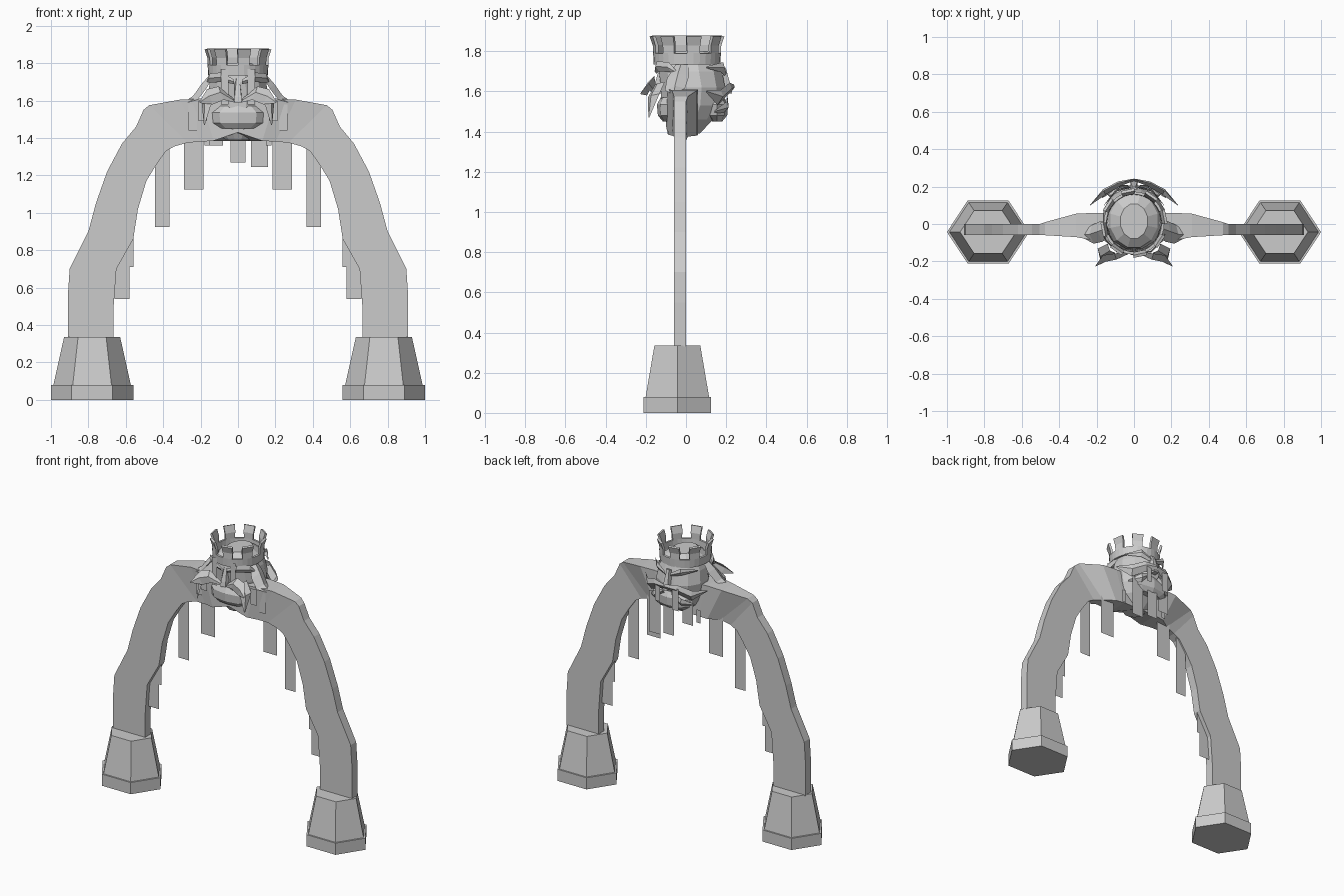
import bpy, bmesh, math
from mathutils import Vector

if "Cube" in bpy.data.objects:
    bpy.data.objects.remove(bpy.data.objects["Cube"])


def make(name, verts, faces, solid=True):
    me = bpy.data.meshes.new(name)
    me.from_pydata([tuple(v) for v in verts], [], faces)
    if solid:
        bm = bmesh.new()
        bm.from_mesh(me)
        bmesh.ops.recalc_face_normals(bm, faces=bm.faces)
        bm.to_mesh(me)
        bm.free()
    ob = bpy.data.objects.new(name, me)
    bpy.context.collection.objects.link(ob)
    return ob


def loft(name, rings):
    # closed rings of equal size, capped at both ends
    n = len(rings[0])
    faces = [tuple(range(n)), tuple(range((len(rings) - 1) * n, len(rings) * n))]
    for i in range(len(rings) - 1):
        for j in range(n):
            k = (j + 1) % n
            faces.append((i * n + j, i * n + k, i * n + n + k, i * n + n + j))
    return make(name, [v for r in rings for v in r], faces)


def oval(n, z, cx, cy, rx, ry, turn=0.0):
    return [(cx + rx * math.cos(turn + 2 * math.pi * i / n),
             cy + ry * math.sin(turn + 2 * math.pi * i / n), z) for i in range(n)]


def strip(name, x0, x1, z0, z1, y):
    make(name, [(x0, y, z0), (x1, y, z0), (x1, y, z1), (x0, y, z1)], [(0, 1, 2, 3)], False)


def leaf(name, path, widths, across, bulge):
    # folded leaf: left edge, raised midrib, right edge
    a, b = Vector(across), Vector(bulge)
    verts, faces = [], []
    for p, w in zip(path, widths):
        p = Vector(p)
        verts += [p - a * w, p + b * w * 0.5, p + a * w]
    for i in range(len(path) - 1):
        for j in (0, 1):
            k = i * 3 + j
            faces.append((k, k + 1, k + 4, k + 3))
    make(name, verts, faces, False)


def flip(p):
    return (-p[0], p[1], p[2])


# Arch: outer x, z, inner x, z, front y, back y
rows = [(.91, .33, .665, .33, -.06, 0), (.91, .55, .665, .50, -.06, 0),
        (.90, .70, .65, .70, -.06, 0), (.80, .90, .56, .86, -.06, 0),
        (.76, 1.05, .535, 1.02, -.06, 0), (.70, 1.22, .49, 1.17, -.06, 0),
        (.62, 1.37, .435, 1.26, -.06, 0), (.545, 1.46, .385, 1.33, -.06, 0),
        (.505, 1.55, .34, 1.355, -.06, 0), (.475, 1.575, .27, 1.375, -.06, .01),
        (.31, 1.605, .20, 1.38, -.07, .055), (.20, 1.61, .13, 1.385, -.09, .06)]


def arch_ring(r, s):
    ox, oz, ix, iz, f, b = r
    return [(s * ox, f, oz), (s * ox, b, oz), (s * ix, b, iz), (s * ix, f, iz)]


centre = [(0, -.10, 1.60), (0, .06, 1.60), (0, .06, 1.385), (0, -.10, 1.43)]
loft("arch", [arch_ring(r, -1) for r in rows] + [centre] +
     [arch_ring(r, 1) for r in reversed(rows)])

# Hexagonal feet
for s in (-1, 1):
    loft("foot_%s" % ("left" if s < 0 else "right"),
         [oval(6, z, s * .78, -.043, r, r * .88)
          for z, r in ((0, .22), (.08, .22), (.08, .207), (.335, .15), (.335, .13))])

# Hanging banners below the arch
for s in (-1, 1):
    for x0, x1, z0, z1, y in ((.185, .29, 1.125, 1.42, .012), (.365, .445, .925, 1.36, -.01),
                              (.58, .66, .54, .71, -.03), (.56, .66, .71, .86, -.03),
                              (.15, .18, 1.36, 1.45, .1), (.165, .21, 1.49, 1.60, -.10),
                              (.22, .265, 1.44, 1.58, -.08)):
        strip("banner", s * x0, s * x1, z0, z1, y)

# Carved head: z, half width, front y, back y
loft("head", [oval(12, z, 0, (f + b) / 2, rx, (b - f) / 2, math.pi / 12)
              for z, rx, f, b in ((1.39, .07, -.07, .07), (1.46, .13, -.11, .14),
                                  (1.53, .155, -.13, .19), (1.62, .17, -.13, .20),
                                  (1.70, .155, -.14, .185), (1.76, .13, -.13, .165),
                                  (1.80, .075, -.08, .11))])

# Noses and jaws on both faces
for nm, y, d in (("front", -.12, -1), ("back", .185, 1)):
    loft("nose_" + nm, [[(-.02, y, z), (.02, y, z), (w, y + d * o, z), (-w, y + d * o, z)]
                        for z, w, o in ((1.59, .018, .045), (1.62, .018, .04), (1.72, .008, .012))])
    loft("jaw_" + nm, [oval(8, z, 0, y - d * .03, rx, ry) for z, rx, ry in
                       ((1.45, .09, .025), (1.48, .135, .05), (1.535, .14, .055), (1.57, .10, .035))])

# Crown: flared band with eight teeth
n, cy = 32, .005


def crown_pt(i, z, r):
    a = 2 * math.pi * i / n + math.pi / n * 2
    return (r * math.cos(a), cy + r * 1.04 * math.sin(a), z)


verts, faces = [], []
for i in range(n):
    verts += [crown_pt(i, 1.735, .152), crown_pt(i, 1.79, .155)]
    faces.append((2 * i, 2 * ((i + 1) % n), 2 * ((i + 1) % n) + 1, 2 * i + 1))
for t in range(8):
    i0 = 4 * t
    base = len(verts)
    verts += [crown_pt(i0 + k, z, r) for z, r, e in ((1.83, .157, .75), (1.875, .172, .9))
              for k in (-1 - e * .1 - .0, 1 + e * .1)]
    l, r = 2 * ((i0 - 1) % n) + 1, 2 * ((i0 + 1) % n) + 1
    faces += [(l, 2 * i0 + 1, r, base + 1, base), (base, base + 1, base + 3, base + 2)]
crown = make("crown", verts, faces)
mod = crown.modifiers.new("thickness", 'SOLIDIFY')
mod.thickness = .015
mod.offset = 0

# Leafy moustaches, brows and side locks
leaves = [
    ("front_moustache", [(.02, -.15, 1.60), (.09, -.17, 1.64), (.15, -.18, 1.62), (.205, -.225, 1.59)],
     [.012, .04, .045, .004], (.35, .3, .9), (.2, -1, .2)),
    ("front_lower_lock", [(.12, -.13, 1.64), (.17, -.16, 1.58), (.18, -.185, 1.47)],
     [.035, .04, .004], (.6, .7, .2), (.5, -.7, 0)),
    ("front_brow", [(.02, -.15, 1.70), (.09, -.14, 1.725), (.15, -.08, 1.72), (.17, -.04, 1.69)],
     [.012, .025, .025, .004], (0, -.2, 1), (.2, -1, 0)),
    ("side_lock", [(.13, -.02, 1.74), (.175, -.04, 1.67), (.22, -.055, 1.61), (.29, -.06, 1.585)],
     [.03, .055, .05, .006], (.1, 1, .1), (.7, 0, .7)),
    ("back_moustache", [(.0, .235, 1.62), (.08, .21, 1.61), (.16, .165, 1.57), (.235, .10, 1.60)],
     [.015, .035, .04, .004], (.2, .2, .95), (.3, 1, .2)),
    ("back_lower_lock", [(.03, .20, 1.57), (.10, .195, 1.52), (.17, .14, 1.50)],
     [.015, .035, .004], (.2, .3, .9), (.3, 1, 0)),
    ("back_brow", [(.02, .195, 1.69), (.09, .18, 1.72), (.16, .10, 1.72)],
     [.012, .025, .004], (0, .2, 1), (.2, 1, 0)),
]
for name, path, widths, across, bulge in leaves:
    leaf(name + "_right", path, widths, across, bulge)
    leaf(name + "_left", [flip(p) for p in path], widths, flip(across), flip(bulge))

# Flat hair and beard strips
for x0, x1, z0, z1, y in ((-.04, .04, 1.27, 1.52, .185), (.07, .16, 1.245, 1.53, .175),
                          (-.16, -.08, 1.36, 1.55, .155), (-.10, -.05, 1.47, 1.62, .225),
                          (.04, .08, 1.5, 1.62, .225), (-.09, -.05, 1.58, 1.77, -.155),
                          (.05, .09, 1.58, 1.77, -.155)):
    strip("beard_strip", x0, x1, z0, z1, y)
